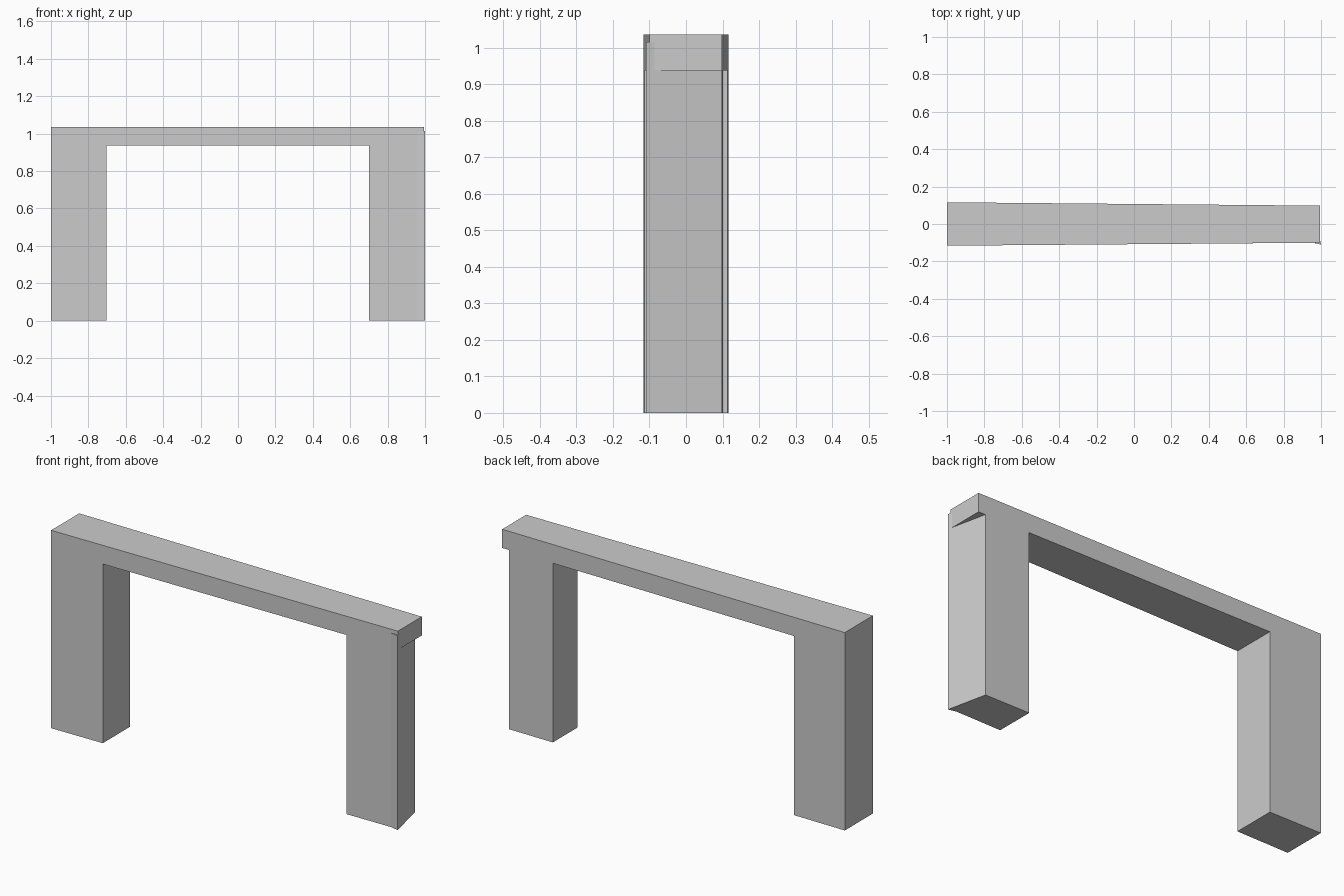
import bpy, bmesh

if "Cube" in bpy.data.objects:
    bpy.data.objects.remove(bpy.data.objects["Cube"])


def prism(name, front, back):
    """Solid between two matching loops of points."""
    bm = bmesh.new()
    a = [bm.verts.new(p) for p in front]
    b = [bm.verts.new(p) for p in back]
    bm.faces.new(a)
    bm.faces.new(b[::-1])
    n = len(a)
    for i in range(n):
        bm.faces.new((a[i], b[i], b[(i + 1) % n], a[(i + 1) % n]))
    bmesh.ops.recalc_face_normals(bm, faces=bm.faces)
    mesh = bpy.data.meshes.new(name)
    bm.to_mesh(mesh)
    bm.free()
    obj = bpy.data.objects.new(name, mesh)
    bpy.context.collection.objects.link(obj)
    return obj


def taper(x, wide, narrow):
    return wide + (narrow - wide) * (x + 1) / 2


TOP, UNDER, END, LEG = 1.035, 0.937, 0.995, 0.955

# Arch: two legs and a lintel, narrowing towards the right, lintel overhanging
profile = [(-1, 0), (-0.703, 0), (-0.703, UNDER), (0.7, UNDER), (0.7, 0),
           (LEG, 0), (LEG, UNDER), (END, UNDER), (END, TOP), (-1, TOP)]
arch = prism("arch_frame",
             [(x, taper(x, -0.116, -0.100), z) for x, z in profile],
             [(x, taper(x, 0.116, 0.098), z) for x, z in profile])

# Slightly turned block forming the outer face of the right leg
plan = [(0.90, -0.088), (1.0, -0.110), (LEG, 0.0983), (0.90, 0.085)]
post = prism("turned_post",
             [(x, y, 0) for x, y in plan],
             [(x, y, 1.015) for x, y in plan])

# Fuse the block into the arch
union = arch.modifiers.new("fuse_post", 'BOOLEAN')
union.operation = 'UNION'
union.solver = 'EXACT'
union.object = post
post.hide_render = True
post.hide_set(True)
